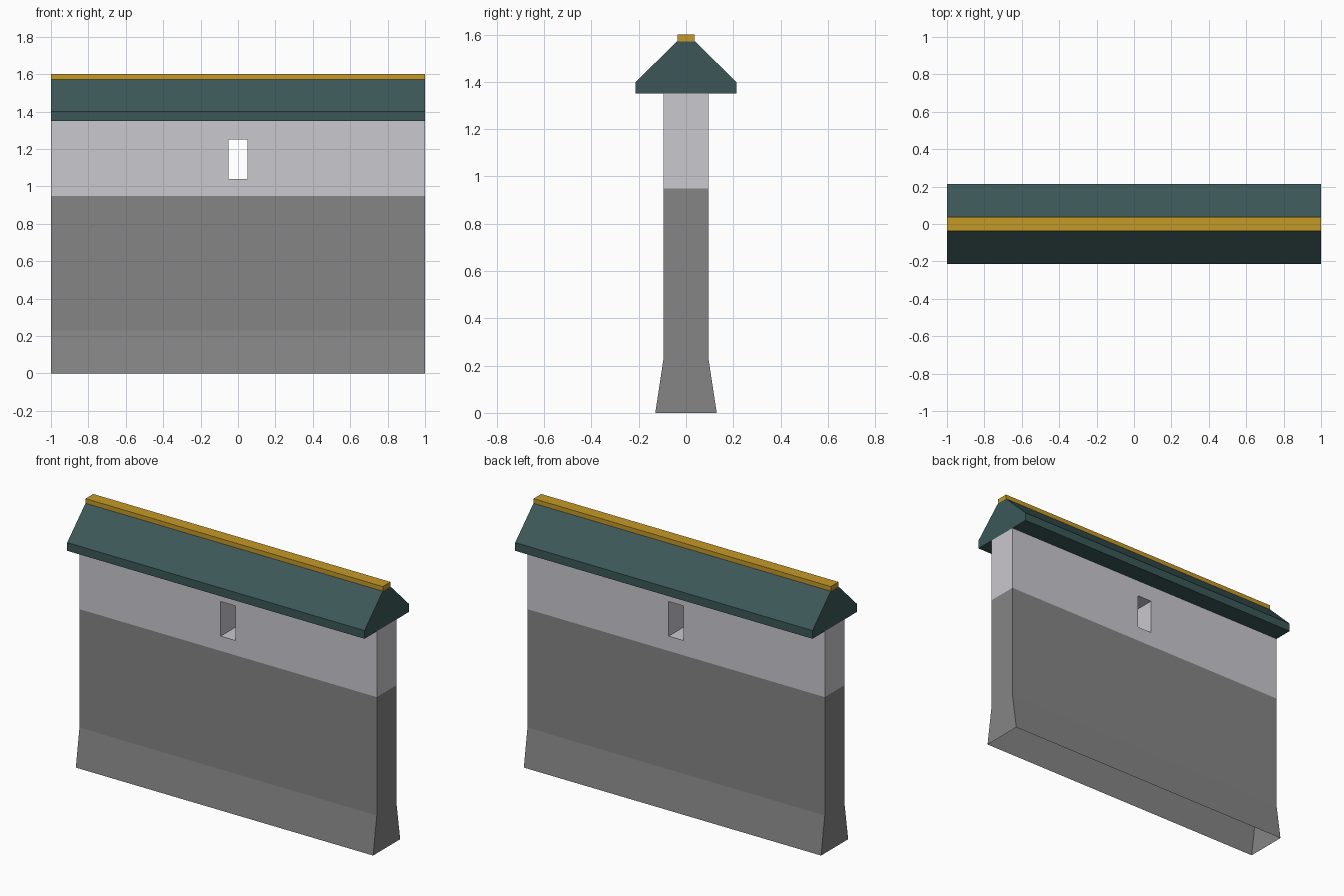
import bpy
import bmesh

cube = bpy.data.objects.get("Cube")
if cube:
    bpy.data.objects.remove(cube, do_unlink=True)


def material(name, rgb):
    mat = bpy.data.materials.new(name)
    mat.use_nodes = True
    mat.diffuse_color = (*rgb, 1)
    mat.node_tree.nodes["Principled BSDF"].inputs["Base Color"].default_value = (*rgb, 1)
    return mat


stone = material("grey stone", (0.235, 0.235, 0.235))
plaster = material("pale plaster", (0.59, 0.58, 0.62))
tile = material("dark teal tile", (0.045, 0.097, 0.097))
gold = material("ridge gold", (0.56, 0.32, 0.019))


def finish(bm, name, mats):
    bmesh.ops.remove_doubles(bm, verts=bm.verts, dist=0.0001)
    bmesh.ops.recalc_face_normals(bm, faces=bm.faces)
    mesh = bpy.data.meshes.new(name)
    bm.to_mesh(mesh)
    bm.free()
    for mat in mats:
        mesh.materials.append(mat)
    obj = bpy.data.objects.new(name, mesh)
    bpy.context.collection.objects.link(obj)
    return obj


def prism(name, half_profile, mat):
    """Mirror a (y, z) half profile and run it along the full length in x."""
    outline = half_profile + [(-y, z) for y, z in reversed(half_profile)]
    bm = bmesh.new()
    end = bm.faces.new([bm.verts.new((-1, y, z)) for y, z in outline])
    extruded = bmesh.ops.extrude_face_region(bm, geom=[end], use_keep_orig=True)
    moved = [g for g in extruded["geom"] if isinstance(g, bmesh.types.BMVert)]
    bmesh.ops.translate(bm, verts=moved, vec=(2, 0, 0))
    return finish(bm, name, [mat])


# Hollow wall: flared foot, stone body, plaster band and a through window
columns = [-1, -0.05, 0.05, 1]
rows = [(0.13, 0), (0.095, 0.23), (0.095, 0.95),
        (0.095, 1.04), (0.095, 1.25), (0.095, 1.35)]
bm = bmesh.new()


def quad(*points):
    face = bm.faces.new([bm.verts.new(p) for p in points])
    face.material_index = int(face.calc_center_median().z > 0.95)


for (y0, z0), (y1, z1) in zip(rows, rows[1:]):
    for x0, x1 in zip(columns, columns[1:]):
        if x0 == columns[1] and z0 == rows[3][1]:
            # Window reveal
            for x in (x0, x1):
                quad((x, -y0, z0), (x, y0, z0), (x, y0, z1), (x, -y0, z1))
            for z in (z0, z1):
                quad((x0, -y0, z), (x1, -y0, z), (x1, y0, z), (x0, y0, z))
            continue
        for s in (-1, 1):
            quad((x0, s * y0, z0), (x1, s * y0, z0), (x1, s * y1, z1), (x0, s * y1, z1))
    for x in (-1, 1):
        quad((x, -y0, z0), (x, y0, z0), (x, y1, z1), (x, -y1, z1))
finish(bm, "wall", [stone, plaster])

# Gabled roof and ridge cap
prism("roof", [(0.213, 1.35), (0.213, 1.4), (0.037, 1.572)], tile)
prism("ridge_cap", [(0.037, 1.572), (0.037, 1.6)], gold)
